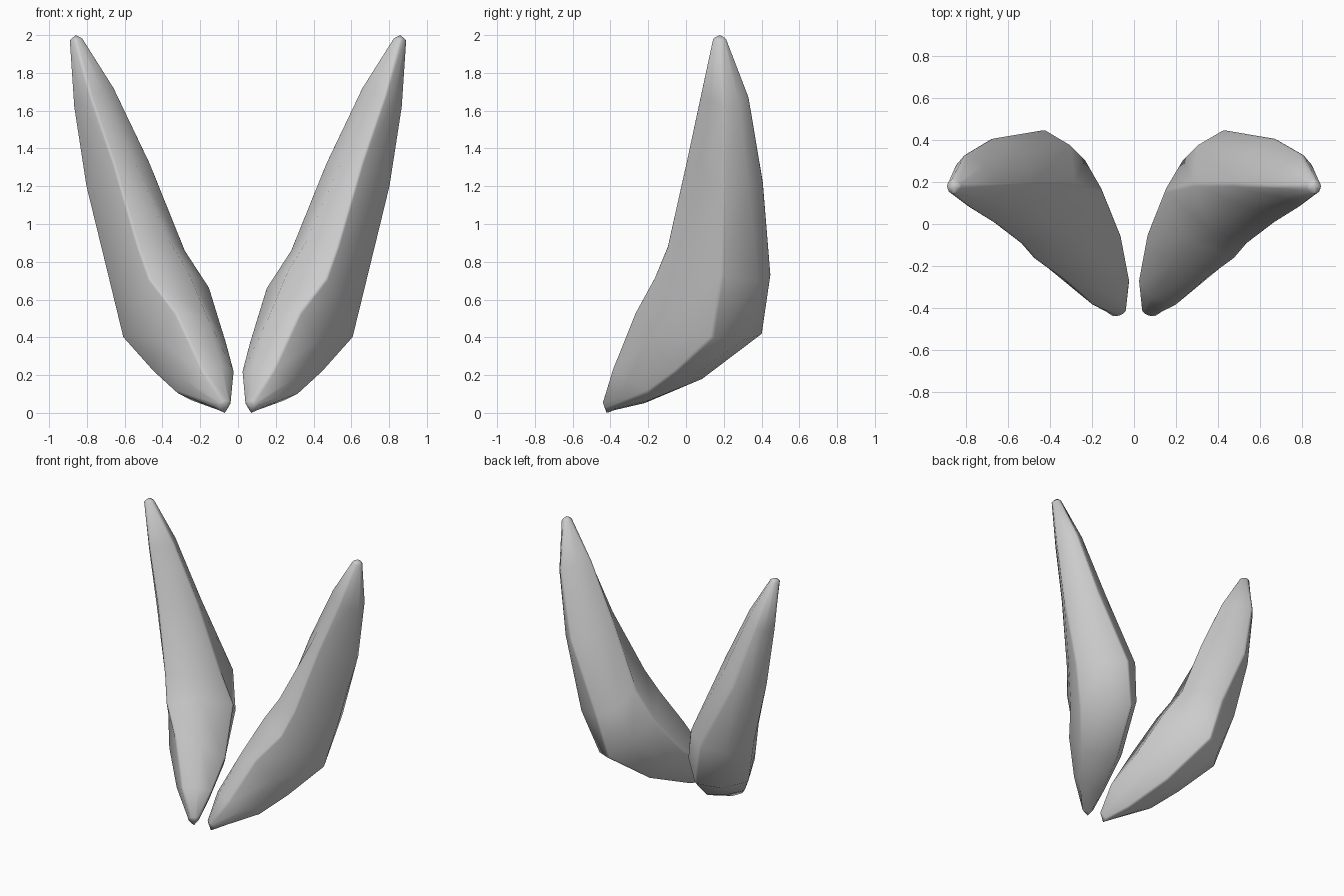
import bpy, bmesh
from mathutils import Vector

if "Cube" in bpy.data.objects:
    bpy.data.objects.remove(bpy.data.objects["Cube"])

# Four ridge points (front, outer, back, inner) per section, bottom tip to top tip
SECTIONS = [
    [(.08, -.44, .06), (.115, -.425, .03), (.075, -.385, .01), (.035, -.41, .06)],
    [(.19, -.39, .23), (.33, -.20, .11), (.13, -.22, .05), (.02, -.27, .22)],
    [(.33, -.27, .53), (.45, -.05, .22), (.23, .09, .18), (.06, -.06, .37)],
    [(.47, -.17, .71), (.61, .14, .40), (.36, .405, .42), (.15, .16, .66)],
    [(.53, -.10, .88), (.69, .19, .73), (.43, .45, .73), (.28, .19, .86)],
    [(.66, 0, 1.33), (.805, .20, 1.20), (.67, .41, 1.22), (.465, .19, 1.32)],
    [(.78, .075, 1.68), (.87, .20, 1.62), (.80, .335, 1.67), (.655, .18, 1.72)],
    [(.86, .14, 1.98), (.893, .18, 1.97), (.86, .215, 1.98), (.82, .18, 1.98)],
]
# How far each side between two ridges swells outward from the section centre
SWELL = [
    (.3, .3, .3, .3), (.35, .2, .1, .3), (.35, .1, .1, .45), (.1, .2, .15, .5),
    (.1, .45, .4, .55), (.05, .25, .35, .15), (.05, .2, .35, .1), (.3, .3, .3, .3),
]
TIPS = [(.07, -.42, 0), (.86, .18, 2.0)]


def full_section(points, swell):
    pts = [Vector(p) for p in points]
    centre = sum(pts, Vector()) / 4
    out = []
    for i in range(4):
        mid = (pts[i] + pts[(i + 1) % 4]) / 2
        out += [pts[i], mid + (mid - centre) * swell[i]]
    return out


def make_spike(name, side):
    bm = bmesh.new()
    rings = [[bm.verts.new((p.x * side, p.y, p.z)) for p in full_section(s, w)]
             for s, w in zip(SECTIONS, SWELL)]
    ridges = []
    for a, b in zip(rings, rings[1:]):
        for i in range(8):
            j = (i + 1) % 8
            bm.faces.new((a[i], a[j], b[j], b[i]))
            if i % 2 == 0:
                ridges.append(bm.edges.get((a[i], b[i])))
    # rounded end points
    for ring, (x, y, z) in zip((rings[0], rings[-1]), TIPS):
        tip = bm.verts.new((x * side, y, z))
        for i in range(8):
            bm.faces.new((ring[i], ring[(i + 1) % 8], tip))
    bmesh.ops.recalc_face_normals(bm, faces=bm.faces)
    # soften the long ridges
    bmesh.ops.bevel(bm, geom=ridges, offset=.012, segments=2, profile=.5,
                    affect='EDGES', clamp_overlap=True)
    mesh = bpy.data.meshes.new(name)
    bm.to_mesh(mesh)
    bm.free()
    for p in mesh.polygons:
        p.use_smooth = True
    obj = bpy.data.objects.new(name, mesh)
    bpy.context.collection.objects.link(obj)


# Mirrored pair of bent spikes
make_spike("right_ear_spike", 1)
make_spike("left_ear_spike", -1)
